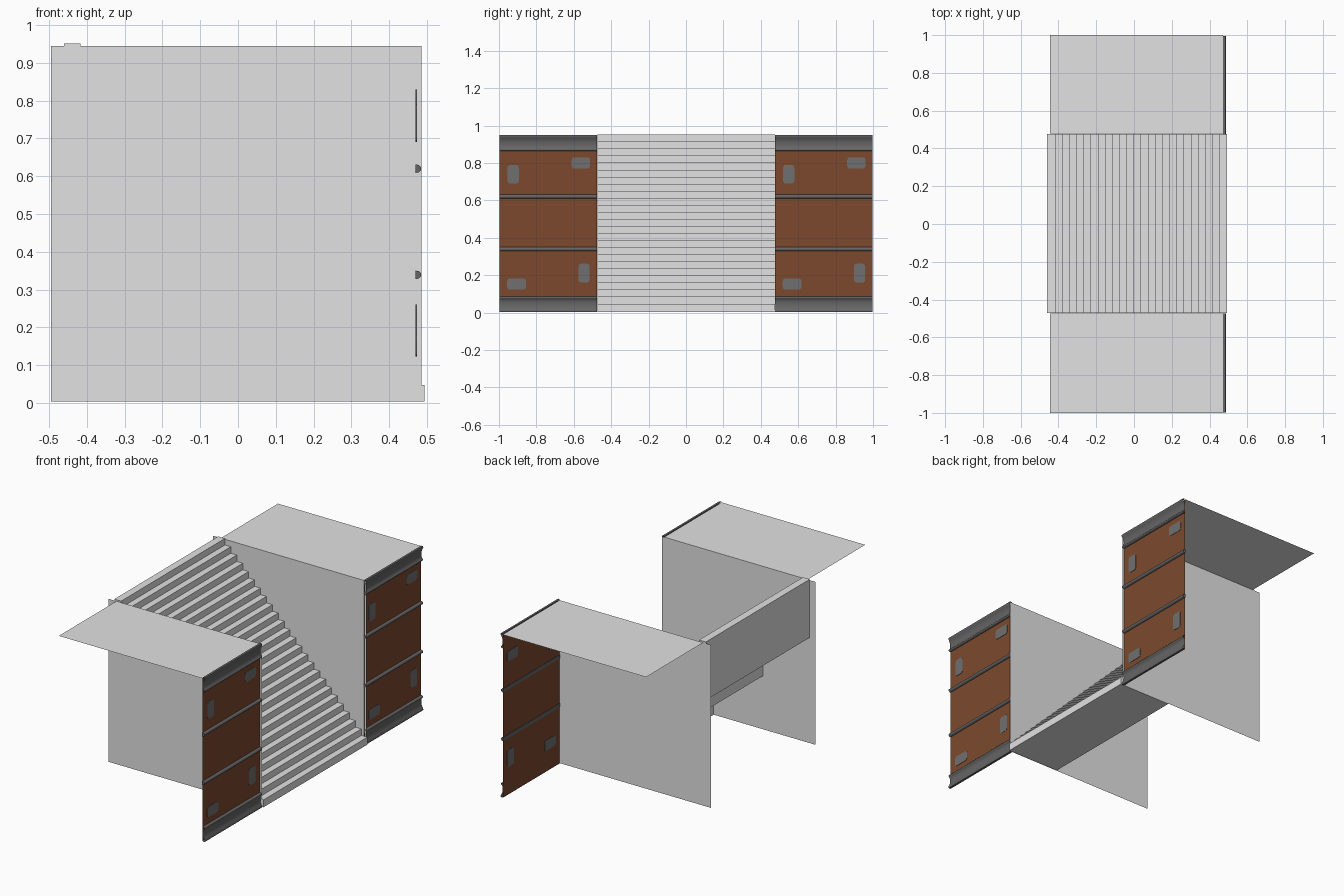
import bpy, bmesh, math

if "Cube" in bpy.data.objects:
    bpy.data.objects.remove(bpy.data.objects["Cube"])

def material(name, rgb):
    m = bpy.data.materials.new(name)
    m.diffuse_color = (*rgb, 1)
    m.use_nodes = True
    m.node_tree.nodes["Principled BSDF"].inputs["Base Color"].default_value = m.diffuse_color
    return m

GREY = material("light grey", (0.76, 0.76, 0.76))
BROWN = material("rust brown", (0.2, 0.066, 0.026))
DARK = material("dark metal", (0.13, 0.13, 0.13))
PLATE = material("mid grey", (0.16, 0.16, 0.16))

def make(name, bm, mat, smooth=False):
    me = bpy.data.meshes.new(name)
    bm.to_mesh(me)
    bm.free()
    ob = bpy.data.objects.new(name, me)
    bpy.context.collection.objects.link(ob)
    me.materials.append(mat)
    if smooth:
        bpy.ops.object.select_all(action='DESELECT')
        bpy.context.view_layer.objects.active = ob
        ob.select_set(True)
        bpy.ops.object.shade_smooth_by_angle(angle=math.radians(50))
    return ob

def quad(name, corners, mat):
    bm = bmesh.new()
    bm.faces.new([bm.verts.new(c) for c in corners])
    return make(name, bm, mat)

def sweep_y(name, profile, y0, y1, mat, closed=False, smooth=False):
    """Extrude an (x, z) profile along y; closed profiles get end caps."""
    bm = bmesh.new()
    a = [bm.verts.new((x, y0, z)) for x, z in profile]
    b = [bm.verts.new((x, y1, z)) for x, z in profile]
    n = len(profile)
    for i in range(n if closed else n - 1):
        j = (i + 1) % n
        bm.faces.new((a[i], a[j], b[j], b[i]))
    if closed:
        bm.faces.new(a)
        bm.faces.new(b[::-1])
        bmesh.ops.recalc_face_normals(bm, faces=bm.faces)
    return make(name, bm, mat, smooth)

Z0, Z1 = 0.004, 0.945
PANEL_X = 0.472

# Stairs: 25 sawtooth steps above, three large steps on the underside
STEPS = 25
rise, run = 0.0377, 0.0379
profile = []
for i in range(STEPS):
    z = 0.047 + i * rise
    front = 0.493 - i * run
    back = -0.46 if i == STEPS - 1 else front - run
    if i == 0:
        profile.append((front, Z0))
    profile += [(front, z), (back, z)]
profile += [(-0.46, 0.615), (-0.16, 0.615), (-0.16, 0.313), (0.155, 0.313), (0.155, Z0)]
sweep_y("stairs", profile, -0.472, 0.476, GREY, closed=True)

# Trim: concave cove with a lip on the outer edge and a bead on the inner edge
cove = [(0.472, 0.0), (0.485, 0.0), (0.487, 0.004), (0.486, 0.010), (0.481, 0.018),
        (0.477, 0.028), (0.475, 0.040), (0.475, 0.055), (0.477, 0.066), (0.482, 0.072),
        (0.485, 0.076), (0.485, 0.080), (0.481, 0.084), (0.472, 0.085)]

# Plates on each panel: y offset, z centre, width, height
PLATES = [(0.074, 0.74, 0.06, 0.10), (0.436, 0.80, 0.098, 0.06),
          (0.092, 0.153, 0.10, 0.06), (0.453, 0.211, 0.06, 0.10)]

def plate(name, y, z, w, h):
    bm = bmesh.new()
    r = 0.014
    pts = []
    for sy, sz, start in ((1, 1, 0), (-1, 1, 90), (-1, -1, 180), (1, -1, 270)):
        for k in range(4):
            t = math.radians(start + k * 30)
            pts.append((y + sy * (w / 2 - r) + r * math.cos(t),
                        z + sz * (h / 2 - r) + r * math.sin(t)))
    f = bm.faces.new([bm.verts.new((PANEL_X - 0.002, *p)) for p in pts])
    ext = bmesh.ops.extrude_face_region(bm, geom=[f])
    for v in ext["geom"]:
        if isinstance(v, bmesh.types.BMVert):
            v.co.x += 0.004
    bmesh.ops.recalc_face_normals(bm, faces=bm.faces)
    make(name, bm, PLATE)

for side, wall_y, deck_y, (p0, p1) in (("front", -0.475, -1.0, (-0.998, -0.475)),
                                       ("back", 0.479, 1.0, (0.475, 0.996))):
    # Wall beside the stairs
    quad(side + "_wall", [(-0.495, wall_y, Z0), (0.485, wall_y, Z0),
                          (0.485, wall_y, Z1), (-0.495, wall_y, Z1)], GREY)
    # Flat deck on top
    a, b = sorted((wall_y, deck_y))
    quad(side + "_deck", [(-0.445, a, Z1), (PANEL_X, a, Z1),
                          (PANEL_X, b, Z1), (-0.445, b, Z1)], GREY)
    # Brown end panel
    quad(side + "_panel", [(PANEL_X, p0, Z0), (PANEL_X, p1, Z0),
                           (PANEL_X, p1, Z1), (PANEL_X, p0, Z1)], BROWN)
    # Upper and lower trims, mirrored in height
    sweep_y(side + "_lower_trim", [(x, z + 0.002) for x, z in cove][::-1], p0, p1, DARK, smooth=True)
    sweep_y(side + "_upper_trim", [(x, 0.949 - z) for x, z in cove], p0, p1, DARK, smooth=True)
    # Two thin half-round bars
    for label, z in (("lower", 0.339), ("upper", 0.62)):
        arc = [(PANEL_X - 0.002, z + 0.011)]
        arc += [(PANEL_X + 0.013 * math.sin(math.radians(t)),
                 z + 0.011 * math.cos(math.radians(t))) for t in range(0, 181, 30)]
        arc.append((PANEL_X - 0.002, z - 0.011))
        sweep_y(f"{side}_{label}_bar", arc, p0, p1, DARK, closed=True, smooth=True)
    # Rounded plates
    for i, (dy, z, w, h) in enumerate(PLATES):
        plate(f"{side}_plate_{i + 1}", p0 + dy, z, w, h)
